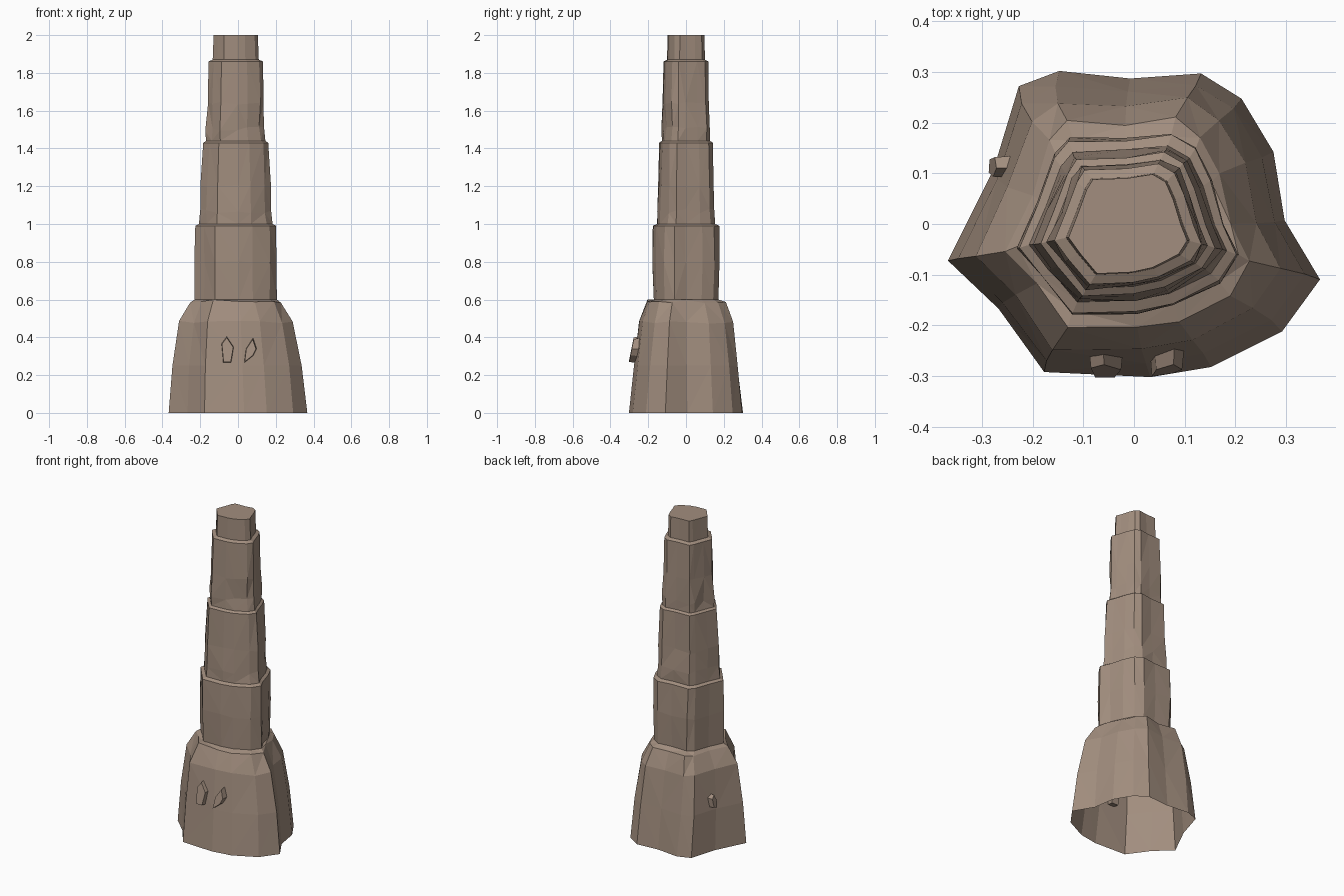
import bpy
import bmesh
import random
from mathutils import Vector

random.seed(4)
cube = bpy.data.objects.get("Cube")
if cube:
    bpy.data.objects.remove(cube, do_unlink=True)

# One plain stone colour
stone = bpy.data.materials.new("warm_brown_stone")
stone.use_nodes = True
colour = (0.36, 0.27, 0.21, 1)
stone.diffuse_color = colour
stone.node_tree.nodes["Principled BSDF"].inputs["Base Color"].default_value = colour


def make_object(name, bm):
    """Turn a bmesh into a flat shaded stone object."""
    mesh = bpy.data.meshes.new(name)
    bm.to_mesh(mesh)
    bm.free()
    mesh.materials.append(stone)
    obj = bpy.data.objects.new(name, mesh)
    bpy.context.collection.objects.link(obj)
    return obj


def bridge(bm, lower, upper):
    """Join two rings of equal length with quads."""
    count = len(lower)
    for i in range(count):
        j = (i + 1) % count
        bm.faces.new((lower[i], lower[j], upper[j], upper[i]))


def normalise(outline):
    """Stretch an outline so that it spans -1 to 1 on both axes."""
    axes = []
    for values in zip(*outline):
        low, high = min(values), max(values)
        axes.append([2 * (v - low) / (high - low) - 1 for v in values])
    return [Vector(p) for p in zip(*axes)]


# Irregular plan of the foot and of the summit, point for point
foot = normalise([(36.5, -10.7), (29.5, 1), (27.3, 14.5), (21, 25), (13, 30),
                  (-1, 29), (-15, 30.5), (-23, 27.5), (-28, 11), (-37, -7),
                  (-27, -16.5), (-18, -29), (3, -30), (15, -28), (29, -21)])
summit = normalise([(10.7, -3), (9.5, 0), (8, 5), (6.5, 8.5), (4, 10),
                    (-1, 9.2), (-7.5, 9), (-8.7, 7), (-10.5, 2), (-12.2, -2.4),
                    (-10, -5.5), (-6.7, -9.5), (0, -9.2), (4, -8.3), (9, -5.7)])

# Height, half width, half depth, roughness of each ring
levels = [
    (0, .367, .302, 0), (.25, .342, .277, 0), (.48, .3, .25, .004),
    (.59, .24, .21, .005), (.6, .218, .173, 0),
    (.8, .216, .18, .003), (.99, .214, .177, 0),
    (1, .195, .155, 0), (1.07, .191, .152, .008), (1.2, .184, .147, .004),
    (1.43, .172, .142, 0),
    (1.44, .157, .127, 0), (1.5, .154, .125, .008), (1.64, .15, .123, .004),
    (1.86, .145, .119, 0),
    (1.87, .122, .1, 0), (2, .117, .098, 0),
]

# Stepped tower: flared base, four tiers with narrow ledges, open underneath
bm = bmesh.new()
rings = []
for z, half_x, half_y, rough in levels:
    blend = min(1, z * .8)
    shift = -.012 * min(1, z / .6)
    ring = []
    for a, b in zip(foot, summit):
        p = a.lerp(b, blend)
        swell = 1 + random.uniform(-rough, rough) / half_y
        lift = random.uniform(-rough, rough) * 2
        ring.append(bm.verts.new((p.x * half_x * swell + shift,
                                  p.y * half_y * swell, z + lift)))
    rings.append(ring)
for lower, upper in zip(rings, rings[1:]):
    bridge(bm, lower, upper)
bm.faces.new(rings[-1])
rough_faces = [f for f in bm.faces if len(f.verts) == 4]
bmesh.ops.triangulate(bm, faces=rough_faces)
make_object("stepped_tower", bm)


def shard(name, outline, place):
    """Chipped stone: an outline run out of the wall to a smaller, tilted face."""
    bm = bmesh.new()
    middle = sum((Vector(p) for p in outline), Vector((0, 0))) / len(outline)
    top = max(v for _, v in outline)
    back, front = [], []
    for p in outline:
        u, v = Vector(p)
        back.append(bm.verts.new(place(u, v, -.03)))
        u, v = middle.lerp(Vector(p), .85)
        front.append(bm.verts.new(place(u, v, .01 + (top - v) * .2)))
    bridge(bm, back, front)
    bm.faces.new(front)
    bm.faces.new(back[::-1])
    bmesh.ops.recalc_face_normals(bm, faces=bm.faces)
    make_object(name, bm)


def on_front(u, v, out):
    return (u, -.265 - out, v)


def on_side(u, v, out):
    return (-.26 - out, u, v)


# Stone chips standing out of the base
shard("front_right_chip", [(-.09, .37), (-.06, .41), (-.02, .35),
                           (-.035, .26), (-.08, .26)], on_front)
shard("front_left_chip", [(.08, .4), (.1, .34), (.08, .3),
                          (.03, .26), (.04, .34)], on_front)
shard("side_chip", [(.09, .31), (.11, .35), (.135, .33),
                    (.13, .27), (.1, .26)], on_side)
